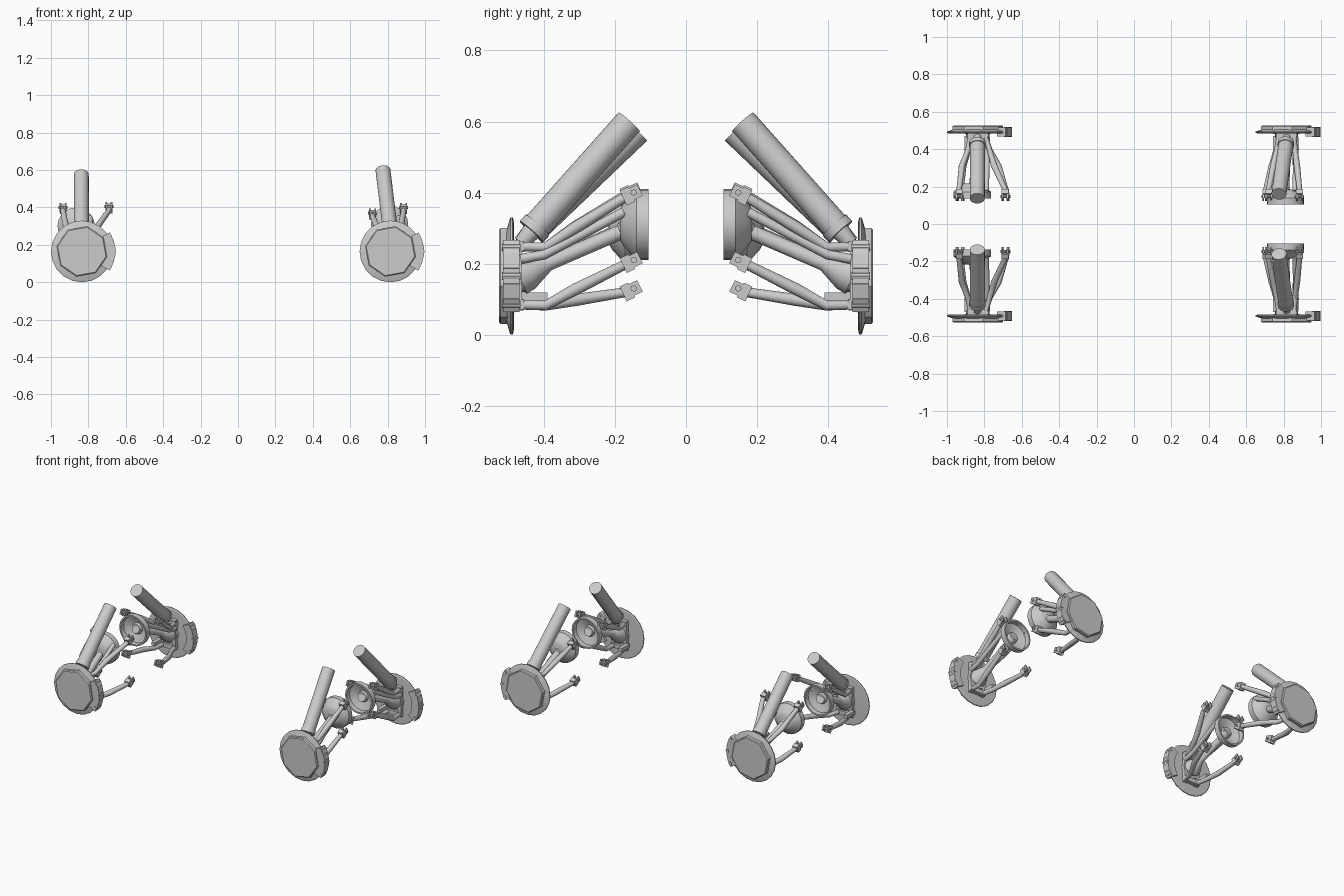
import bpy, bmesh, math
from mathutils import Vector, Matrix

if "Cube" in bpy.data.objects:
    bpy.data.objects.remove(bpy.data.objects["Cube"])

grey = bpy.data.materials.new("metal grey")
grey.diffuse_color = (0.6, 0.6, 0.6, 1)
grey.use_nodes = True
grey.node_tree.nodes["Principled BSDF"].inputs["Base Color"].default_value = grey.diffuse_color


def finish(name, bm, smooth=True):
    bmesh.ops.recalc_face_normals(bm, faces=bm.faces)
    me = bpy.data.meshes.new(name)
    bm.to_mesh(me)
    bm.free()
    me.materials.append(grey)
    ob = bpy.data.objects.new(name, me)
    bpy.context.collection.objects.link(ob)
    if smooth:
        bpy.context.view_layer.objects.active = ob
        ob.select_set(True)
        bpy.ops.object.shade_smooth_by_angle(angle=math.radians(35))
        ob.select_set(False)
    return ob


def sweep(name, pts, radii, sides=12, axis=None, turn=0.0, smooth=True):
    """Round section swept through points; a fixed axis gives a lathed part."""
    pts = [Vector(p) for p in pts]
    bm = bmesh.new()
    rings = []
    for i, p in enumerate(pts):
        t = Vector(axis) if axis else pts[min(i + 1, len(pts) - 1)] - pts[max(i - 1, 0)]
        t.normalize()
        u = t.cross(Vector((1, 0, 0))).normalized()
        v = t.cross(u)
        r = radii[i] if isinstance(radii, (list, tuple)) else radii
        rings.append([bm.verts.new(p + r * (u * math.cos(a) + v * math.sin(a)))
                      for a in (turn + 2 * math.pi * k / sides for k in range(sides))])
    for a, b in zip(rings, rings[1:]):
        for k in range(sides):
            j = (k + 1) % sides
            bm.faces.new((a[k], a[j], b[j], b[k]))
    bm.faces.new(rings[0])
    bm.faces.new(rings[-1])
    return finish(name, bm, smooth)


def box(name, centre, size, tilt=0.0):
    bm = bmesh.new()
    m = Matrix.Translation(centre) @ Matrix.Rotation(tilt, 4, 'X') @ Matrix.Diagonal((*size, 1))
    bmesh.ops.create_cube(bm, size=1, matrix=m)
    return finish(name, bm, False)


def corner(side, s, cx, tube_top, cup, uppers, lowers):
    """One wheel corner; s = 1 for the front, -1 for the rear."""
    def P(x, y, z):
        return (x, y * s, z)

    def lathe(name, x, z, prof, sides, **kw):
        sweep(side + name, [P(x, y, z) for y, r in prof], [r for y, r in prof],
              sides, axis=(0, 1, 0), **kw)

    hz = 0.165
    # wheel hub and brake disc
    lathe("hub_face", cx, hz, [(-.527, .132), (-.522, .138), (-.50, .138)], 8,
          turn=math.radians(12), smooth=False)
    lathe("brake_disc", cx, hz, [(-.505, .13), (-.497, .158), (-.494, .165),
                                 (-.488, .165), (-.485, .158), (-.482, .05)], 20, smooth=False)
    lathe("bearing", cx, hz, [(-.485, .062), (-.462, .062), (-.462, .045), (-.45, .045)], 16)

    # brake caliper following the disc edge
    for k in range(-2, 3):
        a = k * 0.24
        bm = bmesh.new()
        m = (Matrix.Translation(P(cx, -.492, hz)) @ Matrix.Rotation(-a, 4, 'Y')
             @ Matrix.Translation((.153, 0, 0)) @ Matrix.Diagonal((.052, .046, .042, 1)))
        bmesh.ops.create_cube(bm, size=1, matrix=m)
        finish(side + "caliper_segment", bm, False)
    for z in (.085, .165, .245):
        x = cx + (.172 if z == .165 else .150)
        lathe("caliper_bolt", x, z, [(-.518, .011), (-.466, .011)], 8)

    # upright with ball joints and steering arm
    for sx in (-1, 1):
        box(side + "upright_bar", P(cx + sx * .045, -.472, .165), (.022, .022, .18))
    for z in (.085, .25):
        box(side + "upright_bridge", P(cx, -.47, z), (.11, .028, .028))
    box(side + "steering_arm", P(cx - .06, -.43, .107), (.025, .08, .024))

    # drive shaft with boot and open cup
    ux, uy, uz = cup
    a, b = Vector(P(cx, -.47, .165)), Vector(P(ux, uy - .03, uz))
    sweep(side + "drive_shaft", [a.lerp(b, t) for t in (0, .08, .22, .25, .85, .87, 1)],
          [.055, .05, .026, .021, .021, .028, .028], 16)
    lathe("drive_cup", ux, uz, [(uy - .08, .045), (uy - .07, .062), (uy - .035, .1), (uy, .1),
                                (uy, .09), (uy - .03, .088), (uy - .05, .035), (uy - .035, .03)], 20)

    # shock absorber: mount, collar and tube
    base, top = Vector(P(cx - .002, -.435, .29)), Vector(P(*tube_top))
    d = (top - base).normalized()
    sweep(side + "shock_mount", [base - d * .045, base + d * .01], [.02, .028], 12)
    sweep(side + "shock_collar", [base, base + d * .025], .044, 20)
    sweep(side + "shock_tube", [base + d * .02, top], .040, 24)

    # control arms with inner brackets
    for level, ends, z0 in (("upper", uppers, .248), ("lower", lowers, .084)):
        for (ex, ez, bow) in ends:
            sx = 1 if ex > cx else -1
            x0 = cx + sx * .04
            mx = x0 + (ex - x0) * .55 + bow
            zk = z0 + (ez - z0) * .38
            path = [P(x0, -.475, z0), P(x0 + (ex - x0) * .22, -.395, z0 - .002),
                    P(mx, -.31, zk), P(ex, -.185, z0 + (ez - z0) * .92), P(ex, -.165, ez)]
            sweep(side + level + "_arm", path, [.013, .014, .017, .014, .014], 12)
            tilt = s * .45
            box(side + level + "_bracket", P(ex, -.165, ez), (.036, .026, .046), tilt)
            for q in (-1, 1):
                box(side + level + "_bracket_ear", P(ex + q * .014, -.145, ez + .01),
                    (.009, .034, .036), tilt)
            sweep(side + level + "_pivot", [P(ex - .024, -.147, ez + .01),
                                            P(ex + .024, -.147, ez + .01)], .009, 8, axis=(1, .001, 0))
            sweep(side + level + "_ball_joint", [P(x0, -.475, z0 - .016), P(x0, -.475, z0 + .016)],
                  .017, 10)

    # tie rod
    sweep(side + "tie_rod", [P(cx + .05, -.465, .213), P(cx + .052, -.40, .225),
                             P(cx + .045, -.175, .345)], .014, 12)


for end, s in (("front_", 1), ("rear_", -1)):
    corner(end + "left_", s, -.835, (-.838, -.137, .575), (-.865, -.137, .30),
           [(-.935, .39, -.012), (-.69, .395, -.01)], [(-.925, .12, -.01), (-.685, .12, .01)])
    corner(end + "right_", s, .815, (.775, -.16, .599), (.81, -.105, .31),
           [(.72, .36, 0), (.885, .39, 0)], [(.705, .12, 0), (.875, .20, 0)])
